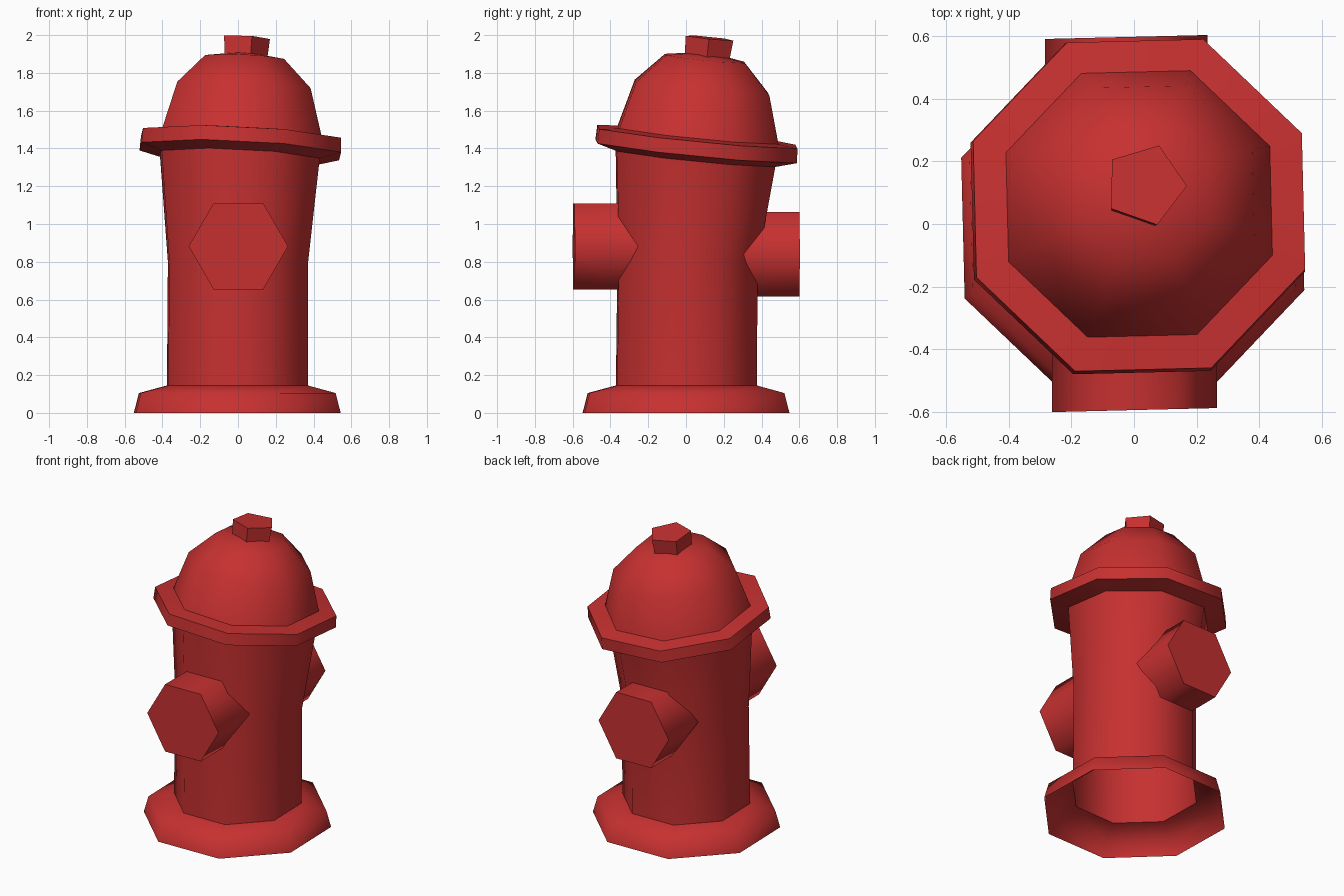
import bpy, bmesh
from math import sin, cos, pi, radians

if "Cube" in bpy.data.objects:
    bpy.data.objects.remove(bpy.data.objects["Cube"])

red = bpy.data.materials.new("hydrant red")
red.diffuse_color = (0.57, 0.03, 0.03, 1)
red.use_nodes = True
red.node_tree.nodes["Principled BSDF"].inputs["Base Color"].default_value = red.diffuse_color
SPIN = radians(1.4)          # whole hydrant is turned slightly
LEAN = (0.047, 0.10)         # slope of the tilted upper rings


def finish(name, bm):
    bmesh.ops.recalc_face_normals(bm, faces=bm.faces)
    me = bpy.data.meshes.new(name)
    bm.to_mesh(me)
    bm.free()
    me.materials.append(red)
    for p in me.polygons:
        p.use_smooth = True
    me.set_sharp_from_angle(angle=radians(63))
    ob = bpy.data.objects.new(name, me)
    bpy.context.collection.objects.link(ob)
    return ob


def bridge(bm, a, b):
    n = len(a)
    for i in range(n):
        bm.faces.new((a[i], a[(i + 1) % n], b[(i + 1) % n], b[i]))


def stack(name, rings, sides, start, cap):
    """Skin rings of (centre x, centre y, centre z, radius, lean amount)."""
    bm = bmesh.new()
    loops = []
    for cx, cy, cz, r, lean in rings:
        loop = []
        for i in range(sides):
            a = start + 2 * pi * i / sides
            dx, dy = r * cos(a), r * sin(a)
            loop.append(bm.verts.new((cx + dx, cy + dy,
                                      cz - lean * (LEAN[0] * dx + LEAN[1] * dy))))
        loops.append(loop)
    for a, b in zip(loops, loops[1:]):
        bridge(bm, a, b)
    if cap == "flat":
        bm.faces.new(loops[-1])
    else:
        tip = bm.verts.new(cap)
        top = loops[-1]
        for i in range(sides):
            bm.faces.new((top[i], top[(i + 1) % sides], tip))
    return finish(name, bm)


# One skin: flared foot, barrel, tilted flange and dome (open underneath)
stack("hydrant_body", [
    (-0.004, 0.0, 0.0, 0.587, 0),
    (-0.004, 0.0, 0.105, 0.558, 0),
    (-0.003, 0.002, 0.145, 0.40, 0),
    (0.0, 0.008, 0.80, 0.398, 0.2),
    (0.010, 0.050, 1.352, 0.453, 1),
    (0.012, 0.054, 1.385, 0.572, 1),
    (0.0165, 0.060, 1.461, 0.568, 1),
    (0.0165, 0.064, 1.472, 0.456, 1),
    (0.028, 0.085, 1.722, 0.382, 1),
    (0.033, 0.100, 1.876, 0.226, 1),
], 8, pi / 8 + SPIN, (0.036, 0.105, 1.912))

# Five-sided nut on top
stack("top_nut", [
    (0.031, 0.113, 1.88, 0.124, 1),
    (0.036, 0.125, 1.985, 0.133, 1),
], 5, -SPIN, "flat")


# Six-sided outlets, front and back; inner ends follow the barrel
def outlet(name, side, cx, cz, r, reach, deep, shallow):
    bm = bmesh.new()
    inner, outer = [], []
    for i in range(6):
        a = pi * i / 3
        x, z = r * cos(a), cz + r * sin(a)
        y = deep if i % 3 == 0 else shallow
        inner.append(bm.verts.new((cx + x, side * y + x * sin(SPIN), z)))
        outer.append(bm.verts.new((cx + x, side * reach + x * sin(SPIN), z)))
    bridge(bm, inner, outer)
    bm.faces.new(outer)
    finish(name, bm)


outlet("front_outlet", -1, 0.002, 0.882, 0.263, 0.594, 0.23, 0.34)
outlet("back_outlet", 1, -0.025, 0.84, 0.259, 0.597, 0.28, 0.37)
